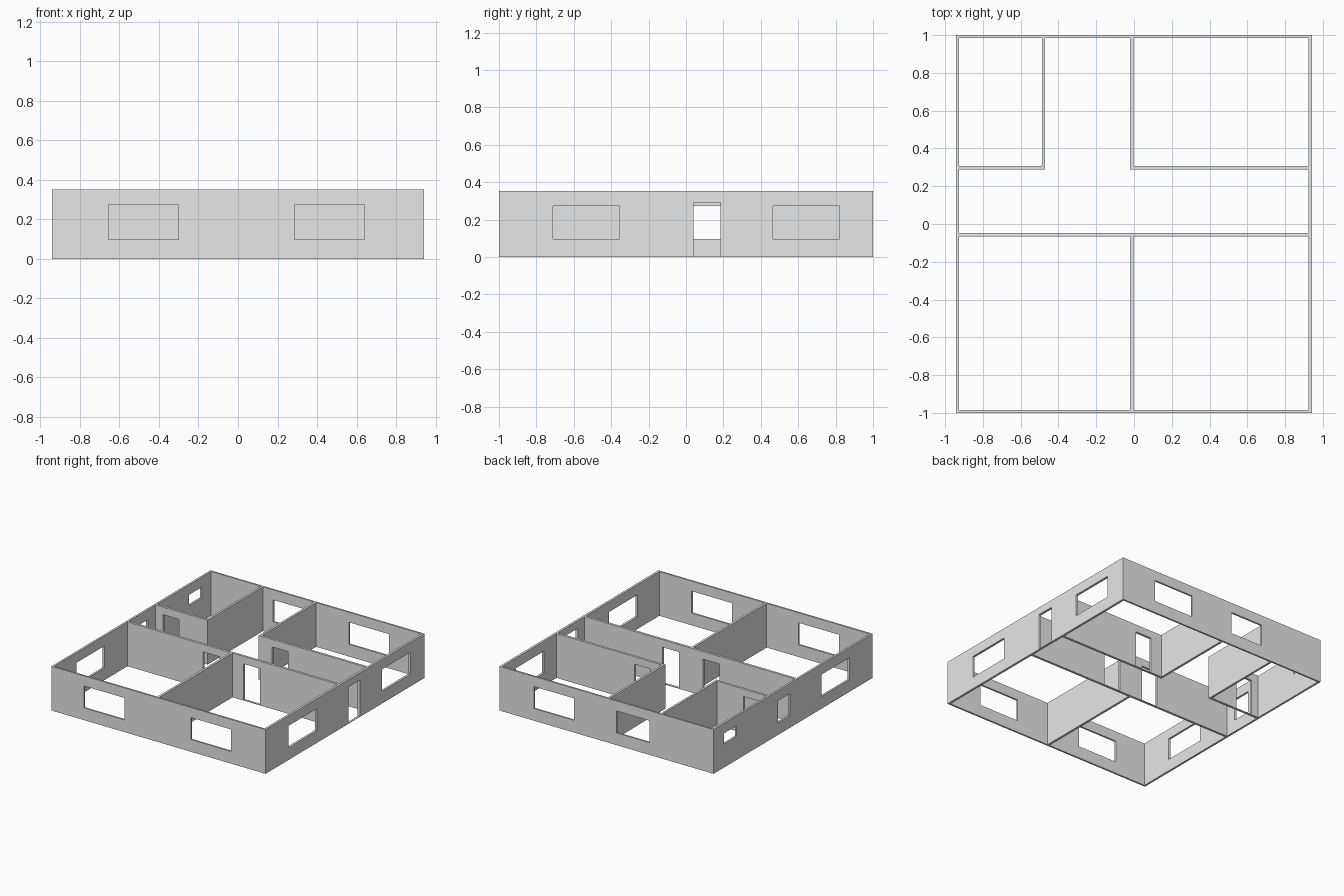
import bpy, bmesh

cube = bpy.data.objects.get("Cube")
if cube:
    bpy.data.objects.remove(cube, do_unlink=True)

GREY = (0.8, 0.8, 0.8, 1.0)
plaster = bpy.data.materials.new("light_grey_plaster")
plaster.use_nodes = True
plaster.diffuse_color = GREY
plaster.node_tree.nodes["Principled BSDF"].inputs["Base Color"].default_value = GREY

HEIGHT = 0.352
SILL, LINTEL = 0.097, 0.272      # window bottom and top
STEP, DOOR_TOP = 0.004, 0.292    # door threshold and top
HIGH_SILL = 0.187                # small bathroom window


def window(a, b, sill=SILL):
    return (a, b, sill, LINTEL)


def door(a, b):
    return (a, b, STEP, DOOR_TOP)


def wall(name, axis, start, end, low, high, openings=()):
    """Upright wall along an axis, filling low..high across it, with holes."""
    us = sorted({start, end, *[v for o in openings for v in o[:2]]})
    zs = sorted({0.0, HEIGHT, *[v for o in openings for v in o[2:]]})
    middle = (low + high) / 2
    bm = bmesh.new()

    def point(u, z):
        return bm.verts.new((u, middle, z) if axis == "x" else (middle, u, z))

    grid = [[point(u, z) for z in zs] for u in us]
    for i in range(len(us) - 1):
        for j in range(len(zs) - 1):
            u, z = (us[i] + us[i + 1]) / 2, (zs[j] + zs[j + 1]) / 2
            if any(a < u < b and c < z < d for a, b, c, d in openings):
                continue
            bm.faces.new((grid[i][j], grid[i + 1][j], grid[i + 1][j + 1], grid[i][j + 1]))
    mesh = bpy.data.meshes.new(name)
    bm.to_mesh(mesh)
    bm.free()
    mesh.materials.append(plaster)
    obj = bpy.data.objects.new(name, mesh)
    bpy.context.collection.objects.link(obj)
    thick = obj.modifiers.new("thickness", "SOLIDIFY")
    thick.thickness = high - low
    thick.offset = 0.0
    return obj


# Outer walls
X, Y = 0.943, 1.0
FRONT, BACK = -Y + 0.014, Y - 0.014
LEFT, RIGHT = -X + 0.016, X - 0.018
wall("front_wall", "x", -X, X, -Y, FRONT, [window(-0.655, -0.30), window(0.285, 0.64)])
wall("back_wall", "x", -X, X, BACK, Y, [window(-0.38, -0.09), window(0.285, 0.64)])
wall("door_side_wall", "y", FRONT, BACK, RIGHT, X,
     [window(-0.71, -0.355), door(0.04, 0.185), window(0.465, 0.82)])
wall("far_side_wall", "y", FRONT, BACK, -X, LEFT,
     [window(-0.71, -0.355), window(0.04, 0.19), window(0.71, 0.87, HIGH_SILL)])

# Walls along the corridor
wall("corridor_front_wall", "x", LEFT, RIGHT, -0.066, -0.047,
     [door(-0.26, -0.115), door(0.095, 0.24)])
wall("bathroom_corridor_wall", "x", LEFT, -0.47, 0.289, 0.308, [door(-0.865, -0.72)])
wall("bedroom_corridor_wall", "x", -0.02, RIGHT, 0.289, 0.308, [door(0.095, 0.24)])

# Partitions between rooms
wall("front_partition", "y", FRONT, -0.066, -0.02, -0.002)
wall("bathroom_partition", "y", 0.308, BACK, -0.487, -0.47)
wall("bedroom_partition", "y", 0.308, BACK, -0.02, -0.002)
